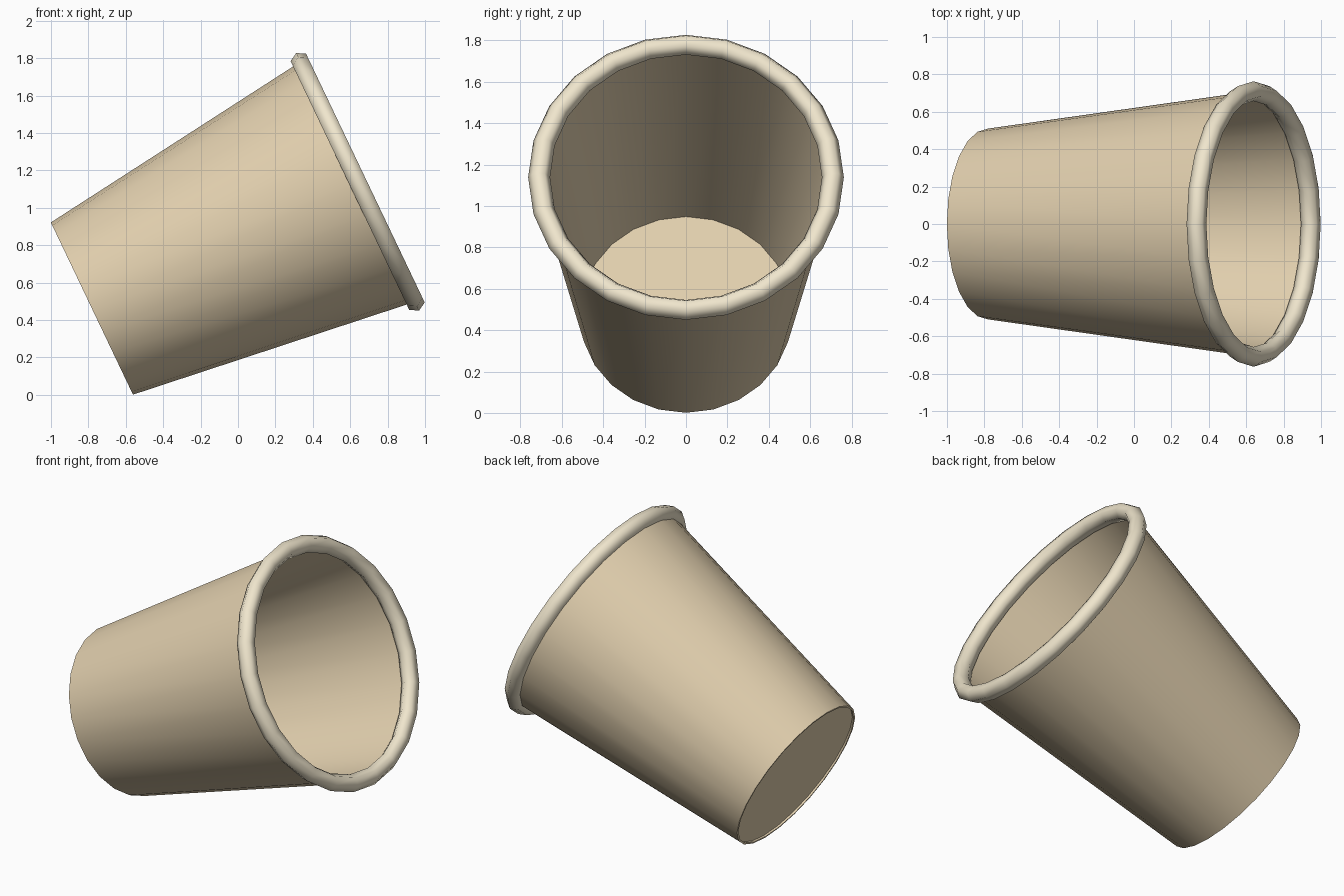
import bpy, math
from mathutils import Matrix

if "Cube" in bpy.data.objects:
    bpy.data.objects.remove(bpy.data.objects["Cube"])

SIDES = 24
TILT = Matrix.Translation((-0.781, 0, 0.461)) @ Matrix.Rotation(math.radians(64.5), 4, 'Y')


def material(name, color):
    m = bpy.data.materials.new(name)
    m.diffuse_color = color
    m.use_nodes = True
    m.node_tree.nodes["Principled BSDF"].inputs["Base Color"].default_value = m.diffuse_color
    return m


def lathe(name, profile, mat, closed=False, caps=False):
    """Spin (radius, height) points round the cup axis, then tip it over."""
    n = len(profile)
    verts, faces = [], []
    for i in range(SIDES):
        a = 2 * math.pi * i / SIDES
        verts += [(r * math.cos(a), r * math.sin(a), h) for r, h in profile]
    for i in range(SIDES):
        j = (i + 1) % SIDES
        for k in range(n if closed else n - 1):
            l = (k + 1) % n
            faces.append((i * n + k, j * n + k, j * n + l, i * n + l))
    if caps:
        faces.append([i * n for i in reversed(range(SIDES))])
        faces.append([i * n + n - 1 for i in range(SIDES)])
    mesh = bpy.data.meshes.new(name)
    mesh.from_pydata(verts, [], faces)
    mesh.transform(TILT)
    mesh.materials.append(mat)
    obj = bpy.data.objects.new(name, mesh)
    bpy.context.collection.objects.link(obj)
    bpy.ops.object.select_all(action='DESELECT')
    obj.select_set(True)
    bpy.context.view_layer.objects.active = obj
    bpy.ops.object.shade_smooth_by_angle(angle=math.radians(62 if closed and n == 6 else 35))
    return obj


paper = material("paper", (0.75, 0.62, 0.42, 1))
pale = material("rim_paper", (0.87, 0.79, 0.61, 1))

# Thin tapered wall
lathe("cup_wall", [(0.51, 0), (0.711, 1.574), (0.699, 1.574), (0.498, 0)], paper, closed=True)

# Floor disc, slightly recessed underneath
lathe("cup_floor", [(0.503, 0.012), (0.51, 0.07)], paper, caps=True)

# Rolled rim with a six-sided section
rim = [(0.71 + 0.053 * math.cos(k * math.pi / 3), 1.574 + 0.053 * math.sin(k * math.pi / 3))
       for k in range(6)]
lathe("rolled_rim", rim, pale, closed=True)
